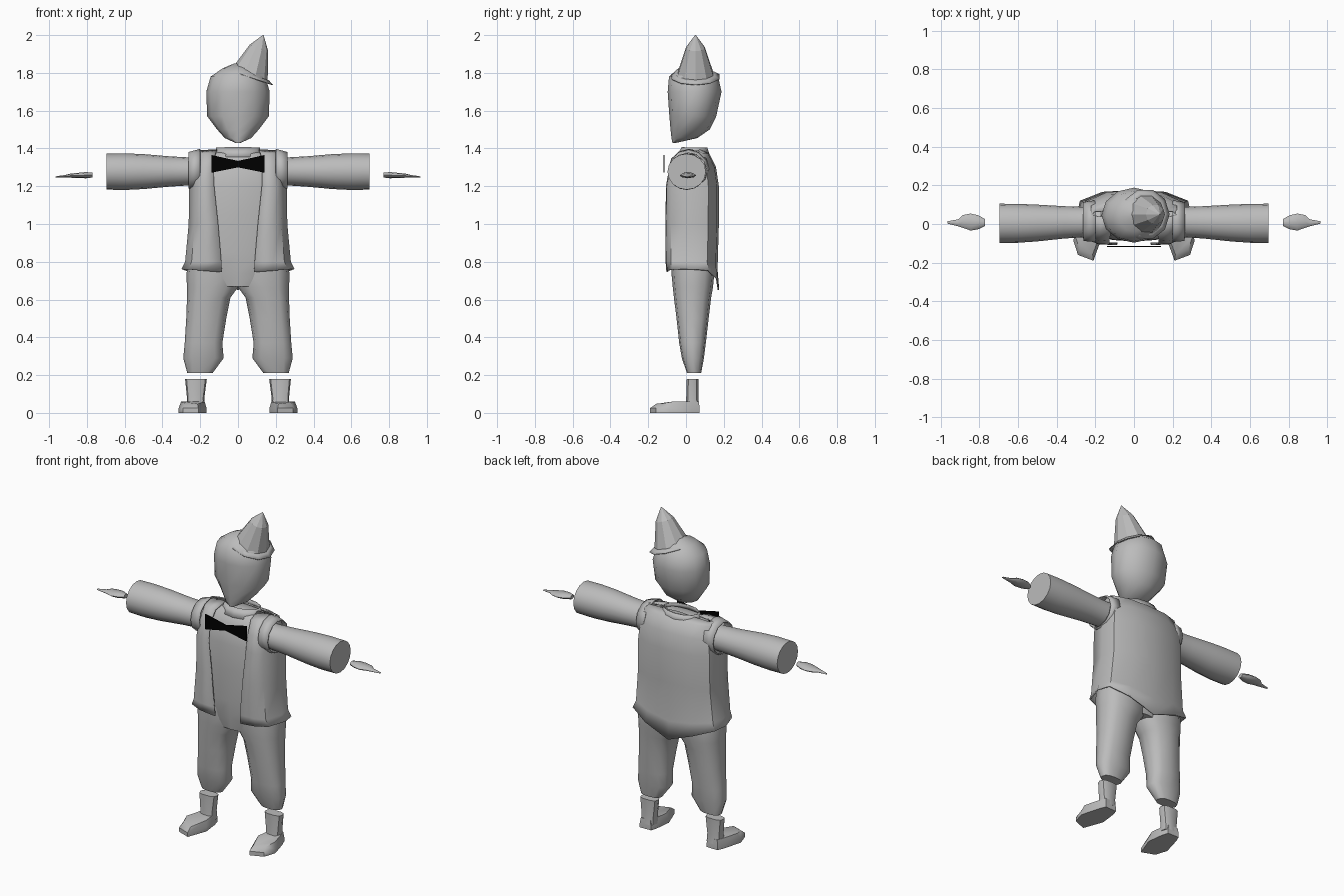
import bpy, bmesh, math
from mathutils import Matrix, Vector

if "Cube" in bpy.data.objects:
    bpy.data.objects.remove(bpy.data.objects["Cube"])


def material(name, rgb):
    m = bpy.data.materials.new(name)
    m.diffuse_color = (*rgb, 1)
    m.use_nodes = True
    m.node_tree.nodes["Principled BSDF"].inputs["Base Color"].default_value = m.diffuse_color
    return m


GREY = material("light grey", (0.5, 0.5, 0.5))
BLACK = material("black", (0, 0, 0))


def finish(bm, name, mat=GREY, mirror=False, thick=0, angle=40):
    """Turn a bmesh into a named, shaded object."""
    bmesh.ops.remove_doubles(bm, verts=bm.verts, dist=0.0005)
    bmesh.ops.recalc_face_normals(bm, faces=bm.faces)
    me = bpy.data.meshes.new(name)
    bm.to_mesh(me)
    bm.free()
    me.materials.append(mat)
    ob = bpy.data.objects.new(name, me)
    bpy.context.collection.objects.link(ob)
    if angle:
        bpy.ops.object.select_all(action='DESELECT')
        ob.select_set(True)
        bpy.context.view_layer.objects.active = ob
        bpy.ops.object.shade_smooth_by_angle(angle=math.radians(angle))
    if thick:
        s = ob.modifiers.new("thickness", 'SOLIDIFY')
        s.thickness, s.offset = thick, 0
    if mirror:
        m = ob.modifiers.new("mirror", 'MIRROR')
        m.use_mirror_merge = False
    return ob


def loft(rings, closed=True, caps=True):
    """Skin a list of equal-length point rings."""
    bm = bmesh.new()
    vs = [[bm.verts.new(p) for p in r] for r in rings]
    n = len(rings[0])
    for a, b in zip(vs, vs[1:]):
        for i in range(n if closed else n - 1):
            j = (i + 1) % n
            bm.faces.new((a[i], a[j], b[j], b[i]))
    if caps:
        bm.faces.new(vs[0])
        bm.faces.new(vs[-1])
    return bm


def oval(u0, u1, v0, v1, n=12, p=1.0):
    """Rounded outline filling a box; p below 1 makes it squarer."""
    def pw(c):
        return math.copysign(abs(c) ** p, c) if abs(c) > 1e-6 else 0
    pts = []
    for i in range(n):
        a = 2 * math.pi * i / n
        pts.append(((u0 + u1) / 2 + (u1 - u0) / 2 * pw(math.cos(a)),
                    (v0 + v1) / 2 + (v1 - v0) / 2 * pw(math.sin(a))))
    return pts


def stack(rows, n=12, p=1.0):
    """Horizontal ovals from (z, x0, x1, y0, y1) rows."""
    return [[(x, y, z) for x, y in oval(x0, x1, y0, y1, n, p)]
            for z, x0, x1, y0, y1 in rows]


# head: faceted egg with a pointed chin at the front
head = [(1.43, .015, -.072, -.05), (1.455, .07, -.077, .06), (1.5, .11, -.082, .125),
        (1.57, .163, -.088, .16), (1.7, .168, -.097, .188), (1.78, .145, -.09, .17),
        (1.825, .08, -.04, .12), (1.85, .02, .03, .07)]
finish(loft(stack([(z, -h, h, f, b) for z, h, f, b in head])), "head", angle=50)

# hat: tilted ribbed cone and a thin brim
tilt = Matrix.Translation((.062, .05, 1.79)) @ Matrix.Rotation(.33, 4, 'Y')


def hat_rings(rows):
    return [[tilt @ Vector((x, y, t)) for x, y in oval(-r, r, -r, r, 10)] for t, r in rows]


finish(loft(hat_rings([(-.005, .102), (.15, .052), (.222, .002)])), "hat_cone", angle=0)
finish(loft(hat_rings([(.004, .09), (.002, .108), (-.012, .132)]), caps=False),
       "hat_brim", thick=.004)

# shirt
shirt = [(.67, .11, -.066, .12), (.74, .2, -.076, .135), (.85, .24, -.085, .145),
         (1.05, .23, -.09, .155), (1.2, .22, -.088, .155), (1.31, .2, -.07, .13),
         (1.37, .15, -.035, .105), (1.385, .1, -.01, .09)]
finish(loft(stack([(z, -h, h, f, b) for z, h, f, b in shirt], 16, .75)), "shirt", angle=60)

# collar band
finish(loft(stack([(1.355, -.125, .125, -.05, .125), (1.405, -.112, .112, -.02, .11)], 12),
            caps=False), "collar", thick=.006)

# jacket: shell open at the front, with a flared hem pointed at the back
jacket = [(.76, .295, -.1, .172, .085), (.80, .276, -.104, .163, .088),
          (1.0, .257, -.105, .17, .105), (1.2, .255, -.102, .17, .126),
          (1.3, .24, -.085, .155, .128), (1.37, .23, -.045, .12, .12),
          (1.398, .215, .035, .07, .11)]
rings = []
for k, (z, h, f, b, inner) in enumerate(jacket):
    m = (f + b) / 2
    half = [(inner, f), ((inner + h) / 2, f + .004), (h * .88, f * .8 + m * .2),
            (h, m), (h * .94, m + (b - m) * .6), (h * .55, m + (b - m) * .93)]
    drop = (.11, .04)[k] if k < 2 else 0
    ring = []
    for i, (x, y) in enumerate(half):
        dz = -drop * (1 - x / h) if i > 3 else 0
        if k == 0 and i < 2:
            dz = -.015 + .008 * i
        if k == len(jacket) - 1:
            dz = -.012 * x / h
        ring.append((x, y, z + dz))
    ring.append((0, b, z - drop))
    rings.append(ring + [(-x, y, zz) for x, y, zz in ring[-2::-1]])
finish(loft(rings, closed=False, caps=False), "jacket", thick=.008, angle=50)


def along_x(rows, n, p=1.0):
    """Upright ovals from (x, y0, y1, z0, z1) rows."""
    return [[(x, y, z) for y, z in oval(y0, y1, z0, z1, n, p)]
            for x, y0, y1, z0, z1 in rows]


# sleeves
finish(loft(along_x([(.17, -.07, .09, 1.2, 1.36), (.25, -.068, .088, 1.205, 1.352),
                     (.36, -.075, .092, 1.198, 1.358), (.5, -.09, .1, 1.185, 1.37),
                     (.6, -.097, .104, 1.18, 1.374), (.695, -.098, .105, 1.182, 1.372)], 16)),
       "sleeve", mirror=True)

# armhole rims around the sleeve tops
finish(loft(along_x([(.2, -.09, .12, 1.19, 1.395), (.262, -.085, .11, 1.19, 1.378)], 12),
            caps=False), "armhole_rim", mirror=True, thick=.006)

# hands: flat tapering mitts
finish(loft(along_x([(.77, -.01, .025, 1.246, 1.272), (.805, -.027, .045, 1.242, 1.275),
                     (.845, -.034, .054, 1.243, 1.271), (.885, -.02, .046, 1.245, 1.267),
                     (.91, -.012, .024, 1.246, 1.261), (.965, .002, .014, 1.247, 1.252)], 8)),
       "hand", mirror=True, angle=60)

# trouser legs: baggy, gathered at the cuff
finish(loft(stack([(.82, -.02, .262, -.078, .145), (.74, -.01, .272, -.077, .15),
                   (.665, .0, .271, -.07, .143), (.61, .04, .27, -.064, .133),
                   (.5, .062, .274, -.05, .12), (.37, .083, .282, -.036, .105),
                   (.29, .076, .29, -.022, .095), (.21, .135, .268, .005, .08)], 12, .8)),
       "trouser_leg", mirror=True, angle=50)

# boot shafts
finish(loft(stack([(.03, .176, .272, -.005, .072), (.08, .178, .27, 0, .066),
                   (.18, .165, .28, .003, .066)], 10, .7)), "boot_shaft", mirror=True)

# boot feet: toes turned outward, low at the tip
sole = [(.19, .07), (.265, .072), (.282, .03), (.314, -.085), (.29, -.16),
        (.21, -.19), (.166, -.07), (.178, .03)]
foot = []
for z, s in ((0, 1.0), (.025, 1.0), (.06, .84)):
    foot.append([(.235 + (x - .235) * s, .01 + (y - .01) * (s if y < 0 else 1 - (1 - s) * .4),
                  z - (.012 if z > .05 and y < -.12 else 0)) for x, y in sole])
finish(loft(foot), "boot_foot", mirror=True, angle=50)

# bow tie: thin plate pinched in the middle
bow = [(-.14, 1.365), (0, 1.334), (.14, 1.365), (.14, 1.272), (0, 1.3), (-.14, 1.272)]
finish(loft([[(x, y, z) for x, z in bow] for y in (-.12, -.114)]), "bow_tie", BLACK, angle=0)
